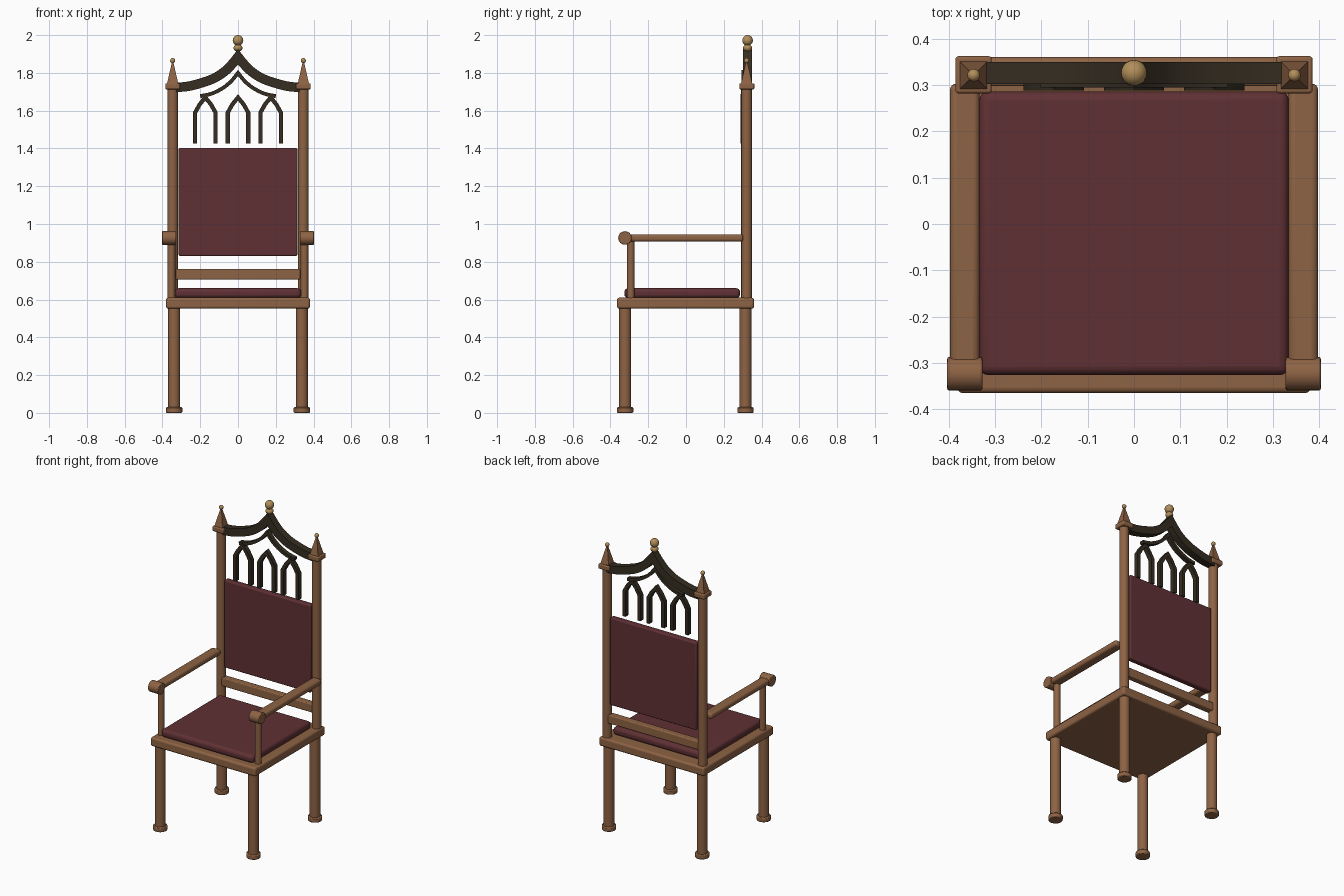
import bpy, bmesh, math
from mathutils import Matrix, Vector

if "Cube" in bpy.data.objects:
    bpy.data.objects.remove(bpy.data.objects["Cube"])


def material(name, rgb):
    m = bpy.data.materials.new(name)
    m.diffuse_color = (*rgb, 1)
    m.use_nodes = True
    m.node_tree.nodes["Principled BSDF"].inputs["Base Color"].default_value = m.diffuse_color
    return m


WOOD = material("warm wood", (0.27, 0.125, 0.058))
DARK = material("dark carved wood", (0.035, 0.026, 0.015))
CLOTH = material("burgundy cloth", (0.115, 0.03, 0.034))
GOLD = material("old gold", (0.44, 0.27, 0.10))


def finish(name, bm, mat, bevel=0, segs=3, smooth=True):
    bmesh.ops.recalc_face_normals(bm, faces=bm.faces)
    me = bpy.data.meshes.new(name)
    bm.to_mesh(me)
    bm.free()
    ob = bpy.data.objects.new(name, me)
    bpy.context.collection.objects.link(ob)
    me.materials.append(mat)
    if bevel:
        mod = ob.modifiers.new("bevel", 'BEVEL')
        mod.width, mod.segments = bevel, segs
    if smooth:
        bpy.ops.object.select_all(action='DESELECT')
        ob.select_set(True)
        bpy.context.view_layer.objects.active = ob
        bpy.ops.object.shade_smooth_by_angle(angle=math.radians(35))
    return ob


def box(name, x, y, z, mat, bevel=0.006, segs=3):
    """Box from (min, max) ranges."""
    bm = bmesh.new()
    bmesh.ops.create_cube(bm, size=1)
    for v in bm.verts:
        v.co = Vector((r[0] + (c + 0.5) * (r[1] - r[0])) for c, r in zip(v.co, (x, y, z)))
    return finish(name, bm, mat, bevel, segs)


def rod(name, x, y, z0, z1, r0, mat, r1=None, sides=24, turn=0, bevel=0):
    bm = bmesh.new()
    M = Matrix.Translation((x, y, (z0 + z1) / 2)) @ Matrix.Rotation(turn, 4, 'Z')
    bmesh.ops.create_cone(bm, cap_ends=True, segments=sides, radius1=r0,
                          radius2=r0 if r1 is None else r1, depth=z1 - z0, matrix=M)
    return finish(name, bm, mat, bevel, 2)


def ball(name, x, y, z, r, mat, squash=1):
    bm = bmesh.new()
    M = Matrix.Translation((x, y, z)) @ Matrix.Diagonal((1, 1, squash, 1))
    bmesh.ops.create_uvsphere(bm, u_segments=20, v_segments=12, radius=r, matrix=M)
    return finish(name, bm, mat)


def smooth_path(pts, n=4):
    """Catmull-Rom resampling of a half path."""
    p = [Vector(q) for q in pts]
    p = [2 * p[0] - p[1]] + p + [2 * p[-1] - p[-2]]
    out = []
    for i in range(1, len(p) - 2):
        a, b, c, d = p[i - 1:i + 3]
        for k in range(n):
            t = k / n
            out.append(0.5 * (2 * b + (c - a) * t + (2 * a - 5 * b + 4 * c - d) * t * t
                              + (3 * b - a - 3 * c + d) * t ** 3))
    return out + [p[-2]]


def band(name, half, width, y0, y1, mat, cx=0):
    """Mitred flat strip along a half path (ending at x = 0) and its mirror."""
    path = [Vector(q) for q in half]
    path += [Vector((-q.x, q.y)) for q in reversed(path[:-1])]
    bm, rings = bmesh.new(), []
    for i, p in enumerate(path):
        d0 = (p - path[i - 1]).normalized() if i else (path[1] - p).normalized()
        d1 = (path[i + 1] - p).normalized() if i < len(path) - 1 else d0
        t = (d0 + d1).normalized()
        n = Vector((-t.y, t.x)) * (width / 2 / max(t.dot(d0), 0.3))
        rings.append([bm.verts.new((cx + q.x, y, q.y))
                      for q, y in ((p + n, y0), (p + n, y1), (p - n, y1), (p - n, y0))])
    for a, b in zip(rings, rings[1:]):
        for k in range(4):
            bm.faces.new((a[k], a[(k + 1) % 4], b[(k + 1) % 4], b[k]))
    bm.faces.new(rings[0])
    bm.faces.new(rings[-1])
    return finish(name, bm, mat)


PY = 0.321  # depth of the back posts

# Seat frame and cushion
box("seat_frame", (-0.381, 0.381), (-0.365, 0.36), (0.552, 0.61), WOOD, 0.012)
box("seat_cushion", (-0.334, 0.334), (-0.326, 0.286), (0.608, 0.66), CLOTH, 0.02, 4)

for s, side in ((-1, "left"), (1, "right")):
    # Legs with round feet
    for y, end in ((-0.322, "front"), (0.315, "back")):
        rod(f"{end}_{side}_leg", s * 0.338, y, 0.02, 0.56, 0.032, WOOD)
        rod(f"{end}_{side}_foot", s * 0.338, y, 0, 0.03, 0.043, WOOD, bevel=0.005)
    # Back post with cap, spire and bead
    x = s * 0.346
    rod(f"{side}_post", x, PY, 0.6, 1.72, 0.0285, WOOD)
    box(f"{side}_post_cap", (x - 0.039, x + 0.039), (PY - 0.039, PY + 0.041), (1.713, 1.745), WOOD)
    rod(f"{side}_spire", x, PY, 1.743, 1.855, 0.042, WOOD, 0.006, 4, math.pi / 4)
    ball(f"{side}_spire_bead", x, PY, 1.865, 0.0135, GOLD)
    # Arm, scroll end and support
    a, b = sorted((s * 0.333, s * 0.397))
    box(f"{side}_arm", (a, b), (-0.32, 0.303), (0.907, 0.945), WOOD, 0.014, 4)
    rod(f"{side}_arm_support", s * 0.352, -0.292, 0.6, 0.915, 0.02, WOOD)
    scroll = rod(f"{side}_arm_scroll", 0, 0, -0.038, 0.038, 0.036, WOOD, bevel=0.004)
    scroll.rotation_euler = (0, math.pi / 2, 0)
    scroll.location = (s * 0.365, -0.323, 0.926)

# Back panel and lower rail
box("back_panel", (-0.314, 0.314), (0.302, 0.342), (0.83, 1.403), CLOTH, 0.008)
box("lower_back_rail", (-0.33, 0.33), (0.298, 0.342), (0.706, 0.762), WOOD)

# Ogee crest and the thinner moulding below it
band("crest", smooth_path([(-0.335, 1.723), (-0.27, 1.728), (-0.2, 1.745), (-0.13, 1.77),
                           (-0.07, 1.808), (-0.03, 1.848), (0, 1.885)]),
     0.05, 0.302, 0.35, DARK)
band("tracery_moulding", smooth_path([(-0.2, 1.677), (-0.14, 1.69), (-0.08, 1.72),
                                      (-0.035, 1.757), (0, 1.80)]), 0.02, 0.295, 0.325, DARK)

# Three pointed tracery arches
for i, cx in enumerate((-0.173, 0, 0.173)):
    band(f"tracery_arch_{i + 1}", [(-0.054, 1.425), (-0.054, 1.59), (-0.03, 1.633), (0, 1.67)],
         0.022, 0.288, 0.318, DARK, cx)

# Centre finial
ball("finial_collar", 0, 0.326, 1.932, 0.024, GOLD, 0.8)
ball("finial_ball", 0, 0.326, 1.972, 0.028, GOLD)
